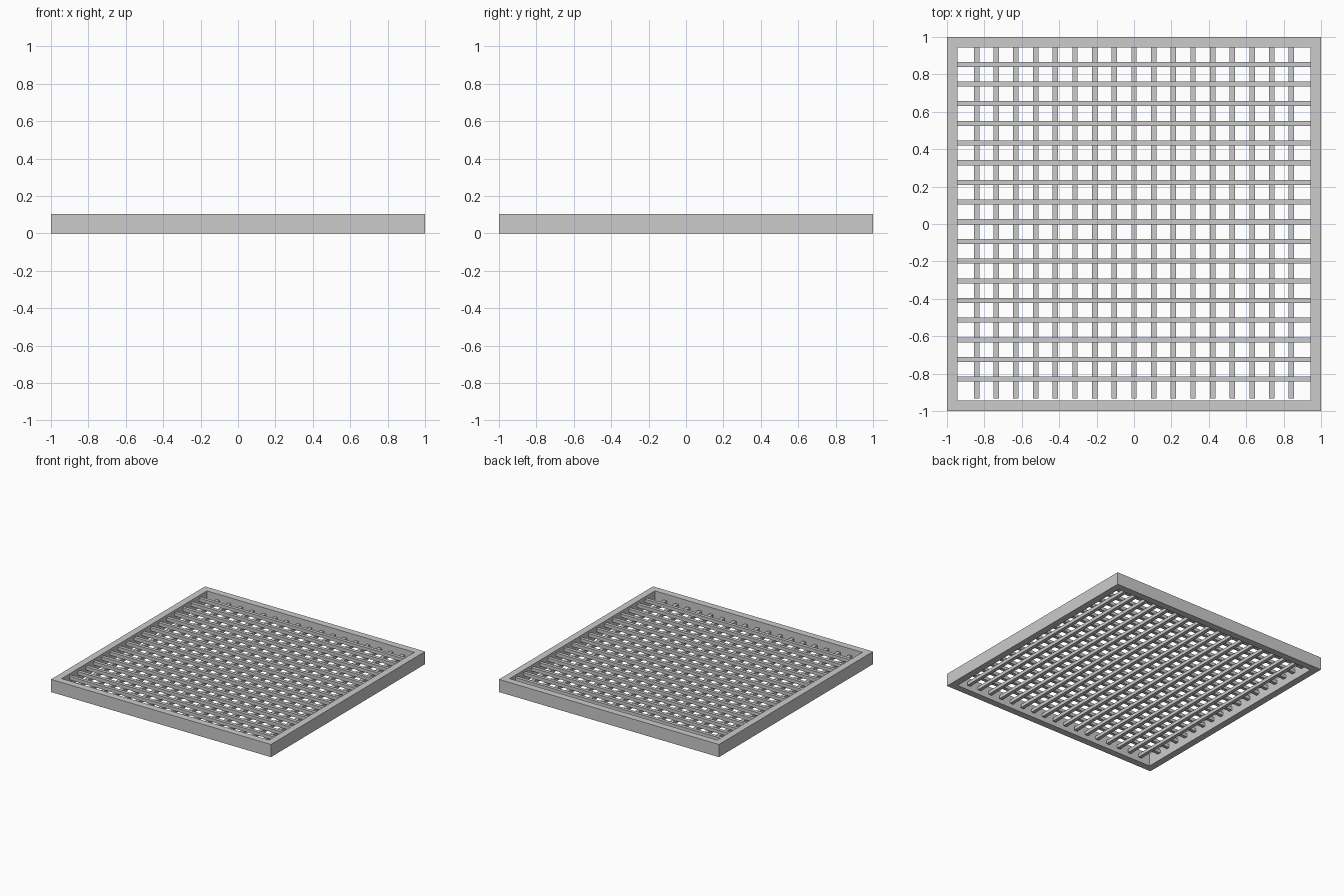
import bpy, bmesh
from mathutils import Matrix, Vector

if "Cube" in bpy.data.objects:
    bpy.data.objects.remove(bpy.data.objects["Cube"])


def add_boxes(name, boxes):
    """One object made of axis-aligned boxes, each given as (low, high)."""
    bm = bmesh.new()
    for low, high in boxes:
        low, high = Vector(low), Vector(high)
        mat = Matrix.Translation((low + high) / 2) @ Matrix.Diagonal((*(high - low), 1))
        bmesh.ops.create_cube(bm, size=1, matrix=mat)
    mesh = bpy.data.meshes.new(name)
    bm.to_mesh(mesh)
    bm.free()
    obj = bpy.data.objects.new(name, mesh)
    bpy.context.collection.objects.link(obj)
    return obj


HEIGHT, INNER = 0.104, 0.943
STEP, COUNT = 0.1052, 17

# Outer frame: square rings bridged into a hollow rectangular rim
bm = bmesh.new()
rings = [[bm.verts.new((sx * r, sy * r, z)) for sx, sy in ((-1, -1), (1, -1), (1, 1), (-1, 1))]
         for r, z in ((1, 0), (1, HEIGHT), (INNER, HEIGHT), (INNER, 0))]
for k in range(4):
    a, b = rings[k], rings[(k + 1) % 4]
    for i in range(4):
        j = (i + 1) % 4
        bm.faces.new((a[i], a[j], b[j], b[i]))
bmesh.ops.recalc_face_normals(bm, faces=bm.faces)
mesh = bpy.data.meshes.new("frame")
bm.to_mesh(mesh)
bm.free()
bpy.context.collection.objects.link(bpy.data.objects.new("frame", mesh))

offsets = [(i - (COUNT - 1) / 2) * STEP for i in range(COUNT)]

# Upper slats running left to right
add_boxes("upper_slats", [((-0.95, y + 0.012 - 0.0135, 0.057), (0.95, y + 0.012 + 0.0135, 0.084))
                          for y in offsets])

# Lower slats running front to back, just short of the front rim
add_boxes("lower_slats", [((x - 0.0145, -0.933, 0.03), (x + 0.0145, 0.95, 0.057))
                          for x in offsets])
